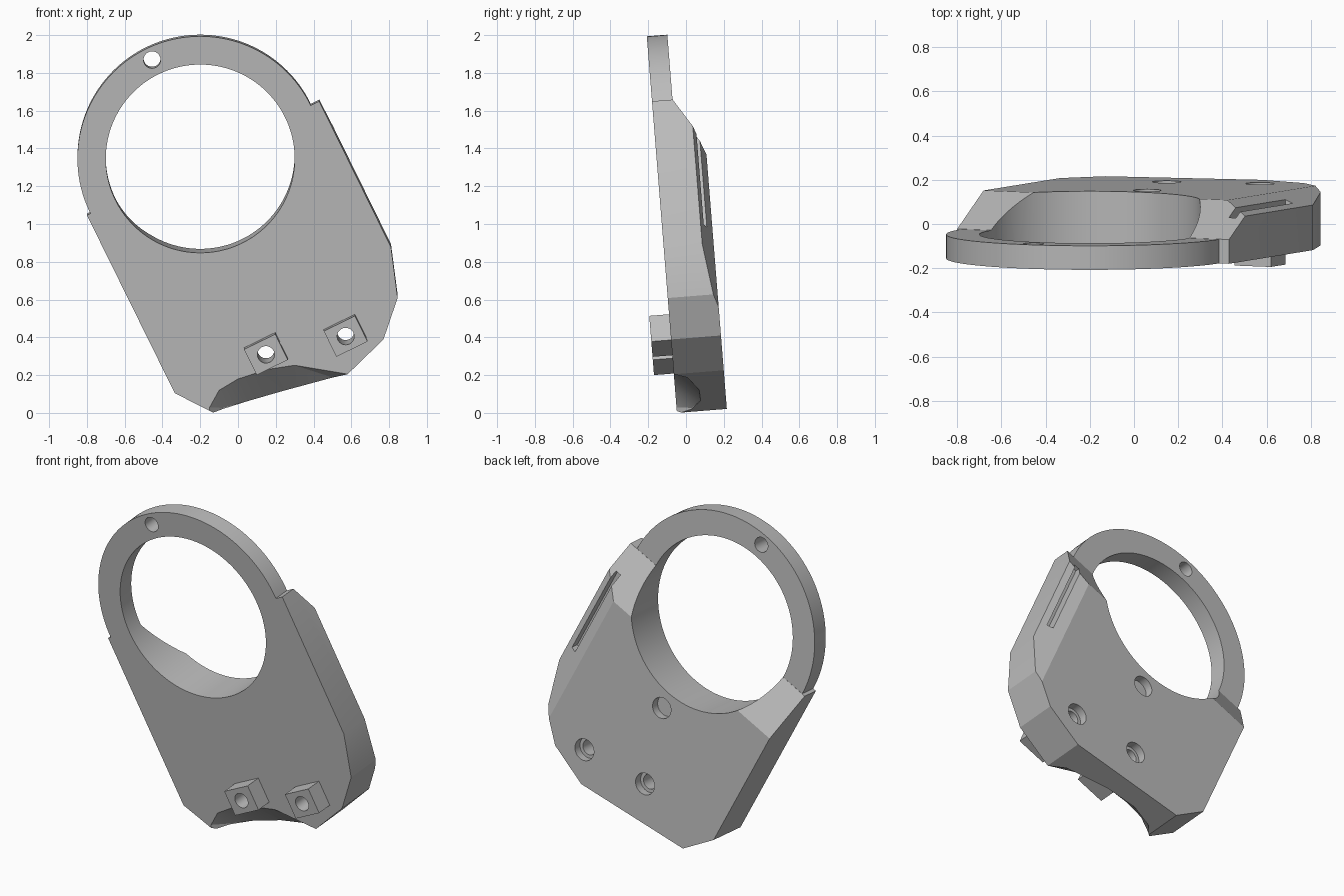
import bpy, bmesh, math
from mathutils import Matrix, Vector

cube = bpy.data.objects.get("Cube")
if cube:
    bpy.data.objects.remove(cube)

# One plain metal colour
GREY = (0.5, 0.5, 0.5, 1)
metal = bpy.data.materials.new("plain grey")
metal.use_nodes = True
metal.diffuse_color = GREY
metal.node_tree.nodes["Principled BSDF"].inputs["Base Color"].default_value = GREY

# Parts are drawn upright (x, depth, height) and then leaned forward together
LEAN = Matrix.Translation((0, -0.048, 0)) @ Matrix.Rotation(math.atan(0.08), 4, "X")
ALONG = Vector((0.897, 0, 0.441))     # across the slanted body
UP = Vector((-0.441, 0, 0.897))       # up the slanted body
BACK = Vector((0, 1, 0))
DEPTH, RIM = 0.265, 0.11
SHOULDER = 1.296                      # body height along UP
EDGE = 1.115                          # body edge along ALONG


def add(name, bm):
    bmesh.ops.recalc_face_normals(bm, faces=bm.faces)
    mesh = bpy.data.meshes.new(name)
    bm.to_mesh(mesh)
    bm.free()
    mesh.materials.append(metal)
    obj = bpy.data.objects.new(name, mesh)
    bpy.context.collection.objects.link(obj)
    return obj


def prism(outline, near, far):
    bm = bmesh.new()
    face = bm.faces.new([bm.verts.new((x, near, z)) for x, z in outline])
    new = bmesh.ops.extrude_face_region(bm, geom=[face])["geom"]
    bmesh.ops.translate(bm, vec=(0, far - near, 0),
                        verts=[v for v in new if isinstance(v, bmesh.types.BMVert)])
    return bm


def disc(x, z, radius, near, far, sides=48):
    turn = math.tau / sides
    return prism([(x + radius * math.cos(i * turn), z + radius * math.sin(i * turn))
                  for i in range(sides)], near, far)


def slanted_box(x, z, half_across, half_up, near, far):
    corners = []
    for a, b in ((-1, -1), (1, -1), (1, 1), (-1, 1)):
        p = Vector((x, 0, z)) + ALONG * half_across * a + UP * half_up * b
        corners.append((p.x, p.z))
    return prism(corners, near, far)


def slice_off(bm, point, normal):
    geom = bm.verts[:] + bm.edges[:] + bm.faces[:]
    cut = bmesh.ops.bisect_plane(bm, geom=geom, plane_co=point, plane_no=normal,
                                 clear_outer=True)["geom_cut"]
    bmesh.ops.edgeloop_fill(bm, edges=[e for e in cut if isinstance(e, bmesh.types.BMEdge)])


def combine(obj, bm, operation="DIFFERENCE"):
    tool = add("cutter", bm)
    tool.hide_render = True
    mod = obj.modifiers.new("cut", "BOOLEAN")
    mod.operation, mod.solver, mod.object = operation, "EXACT", tool
    bpy.context.view_layer.update()
    graph = bpy.context.evaluated_depsgraph_get()
    result = bpy.data.meshes.new_from_object(obj.evaluated_get(graph))
    obj.modifiers.clear()
    obj.data = result
    bpy.data.objects.remove(tool)


# Slanted body with a ramped shoulder and one bevelled rear edge
body = prism([(-0.80, 1.05), (-0.335, 0.105), (-0.13, 0), (0.58, 0.205), (0.77, 0.39),
              (0.845, 0.61), (0.81, 0.88), (0.43, 1.655)], 0, DEPTH)
slice_off(body, UP * SHOULDER + BACK * RIM, UP * 0.155 + BACK * 0.27)
slice_off(body, ALONG * EDGE + BACK * 0.205, ALONG * 0.06 + BACK * 0.14)
plate = add("mounting_plate", body)

# Round clamp ring, its bore and the small hole near the top
combine(plate, disc(-0.2, 1.35, 0.65, 0, RIM - 0.001, 128), "UNION")
combine(plate, disc(-0.2, 1.35, 0.5, -0.1, 0.5, 128))
combine(plate, disc(-0.455, 1.875, 0.045, -0.1, 0.5))

# Hollow scooped from the lower front edge
rim_points = [(-0.15, 0.03), (-0.1, 0.12), (0, 0.18), (0.15, 0.23), (0.3, 0.253), (0.58, 0.206)]
scoop = bmesh.new()
for x, z in rim_points:
    for depth in (0, -0.1):
        scoop.verts.new((x, depth, z))
for x, z, depth in ((-0.08, 0.02, 0.08), (0.06, 0.055, 0.13), (0.25, 0.107, 0.13),
                    (0.5, 0.183, 0.07), (-0.15, 0, 0), (0.58, 0.205, 0)):
    scoop.verts.new((x, depth, z))
    scoop.verts.new((x, depth, z - 0.15))
    scoop.verts.new((x, -0.1, z - 0.15))
hull = bmesh.ops.convex_hull(scoop, input=scoop.verts[:])
bmesh.ops.delete(scoop, geom=list({v for v in hull["geom_interior"] + hull["geom_unused"]
                                   if isinstance(v, bmesh.types.BMVert)}), context="VERTS")
combine(plate, scoop)

# Narrow groove along the bevelled edge
groove = ALONG * 1.06 + UP * (SHOULDER - 0.44)
combine(plate, slanted_box(groove.x, groove.z, 0.018, 0.29, 0.17, 0.5))

# Shallow round pocket in the back
combine(plate, disc(0.06, 0.8, 0.063, DEPTH - 0.05, 0.5))

# Square bosses on the front, bolt holes through them and counterbores behind
parts = [plate]
for name, x, z in (("right_boss", 0.148, 0.318), ("left_boss", 0.57, 0.415)):
    combine(plate, disc(x, z, 0.045, -0.3, 0.5))
    combine(plate, disc(x, z, 0.065, DEPTH - 0.05, 0.5))
    boss = add(name, slanted_box(x, z, 0.092, 0.076, -0.105, 0.002))
    combine(boss, disc(x, z, 0.045, -0.3, 0.5))
    parts.append(boss)

# Lean everything and smooth only the round walls
for obj in parts:
    obj.data.transform(LEAN)
    bpy.ops.object.select_all(action="DESELECT")
    obj.select_set(True)
    bpy.context.view_layer.objects.active = obj
    bpy.ops.object.shade_smooth_by_angle(angle=math.radians(20))
